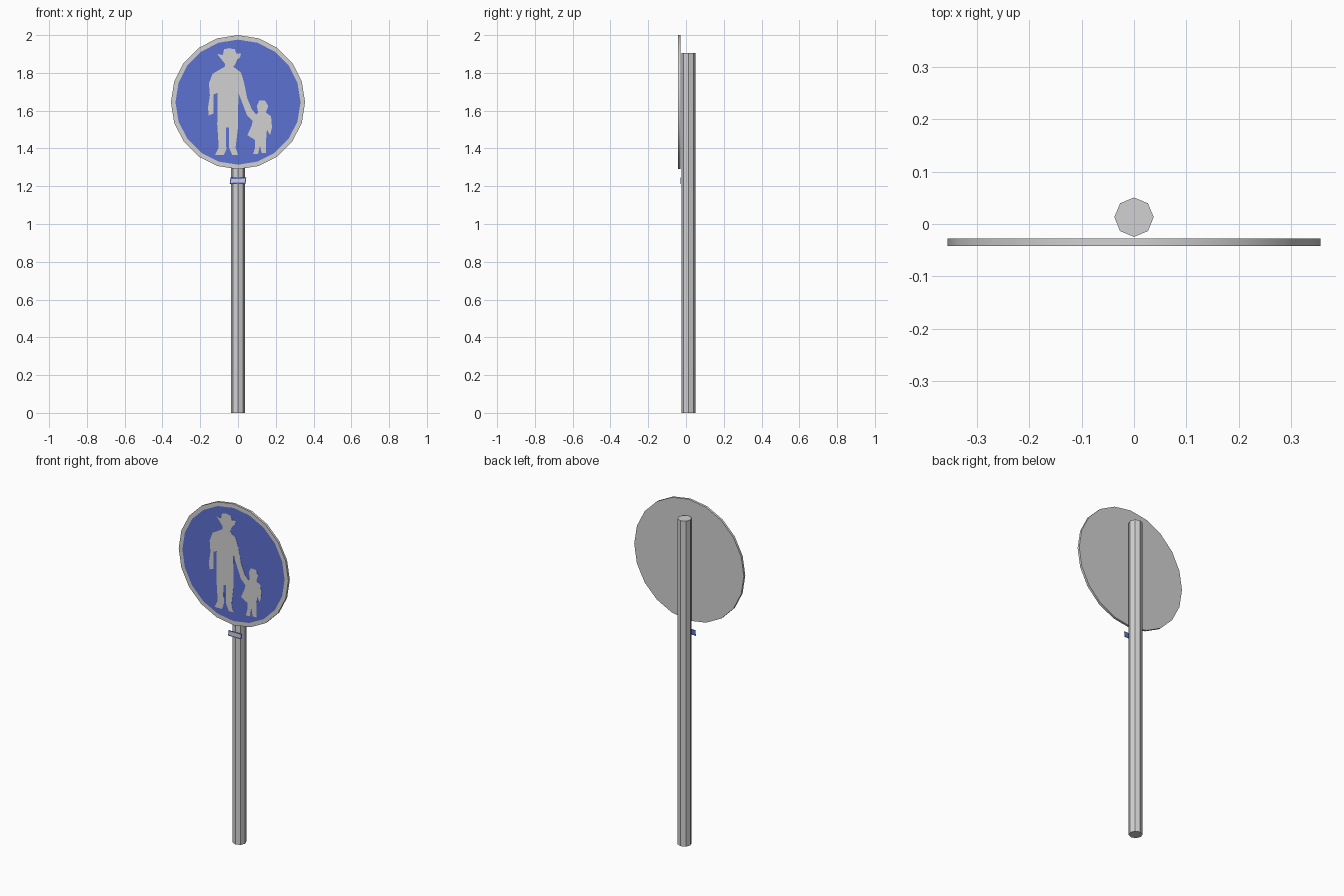
import bpy, bmesh, math

if "Cube" in bpy.data.objects:
    bpy.data.objects.remove(bpy.data.objects["Cube"])


def material(name, r, g, b):
    m = bpy.data.materials.new(name)
    m.diffuse_color = (r, g, b, 1)
    m.use_nodes = True
    m.node_tree.nodes["Principled BSDF"].inputs["Base Color"].default_value = m.diffuse_color
    return m


GREY = material("light_grey", 0.64, 0.64, 0.64)
BLUE = material("sign_blue", 0.108, 0.166, 0.64)


def plate(name, outline, front, back, body, inner=None, rim=0.0):
    """Extrude an (x, z) outline along y; optionally inset a coloured front panel."""
    bm = bmesh.new()
    face = bm.faces.new([bm.verts.new((x, front, z)) for x, z in outline])
    ext = bmesh.ops.extrude_face_region(bm, geom=[face], use_keep_orig=True)
    for v in ext["geom"]:
        if isinstance(v, bmesh.types.BMVert):
            v.co.y = back
    bmesh.ops.recalc_face_normals(bm, faces=bm.faces[:])
    if inner:
        bm.normal_update()
        front_face = min(bm.faces, key=lambda f: f.calc_center_median().y)
        bmesh.ops.inset_region(bm, faces=[front_face], thickness=rim)
        front_face.material_index = 1
    big = [f for f in bm.faces if len(f.verts) > 20]
    bmesh.ops.triangulate(bm, faces=big)
    mesh = bpy.data.meshes.new(name)
    bm.to_mesh(mesh)
    bm.free()
    mesh.materials.append(body)
    if inner:
        mesh.materials.append(inner)
    obj = bpy.data.objects.new(name, mesh)
    bpy.context.collection.objects.link(obj)
    return obj


# Octagonal pole
bpy.ops.mesh.primitive_cylinder_add(vertices=8, radius=0.0375, depth=1.905,
                                    location=(0, 0.013, 0.9525))
pole = bpy.context.object
pole.name = "pole"
pole.data.materials.append(GREY)

# Twenty-sided sign disc with blue inset panel
CZ, R = 1.645, 0.355
ring = [(R * math.cos(i * math.pi / 10), CZ + R * math.sin(i * math.pi / 10))
        for i in range(20)]
disc = plate("sign_disc", ring, -0.0415, -0.028, GREY, BLUE, 0.024)
bpy.ops.object.select_all(action='DESELECT')
disc.select_set(True)
bpy.context.view_layer.objects.active = disc
bpy.ops.object.shade_smooth_by_angle(angle=math.radians(30))

# Pictogram outlines, in centimetres from the disc centre
adult = [(-11, 25.5), (-8, 25), (-7.4, 28), (-4.8, 28.6), (-1.6, 28), (-1, 25.7),
         (1.6, 25.7), (1, 23.6), (-.5, 22.5), (-1.5, 20), (-2.5, 18.8), (1.6, 15.7),
         (3.2, 10.4), (4.8, 2.4), (7.4, -4), (10.6, -7.5), (8, -10.3), (4.8, -7),
         (.2, 5), (0, -13.5), (-1.3, -24), (0, -28), (-3, -28), (-4.8, -24),
         (-4.8, -13.5), (-6.4, -13.5), (-6.2, -25), (-7.5, -28), (-12.2, -28),
         (-10.2, -24), (-11, -12), (-10.8, 5), (-13, 4), (-13, -6), (-15.5, -7),
         (-15.9, -3), (-14.9, 3.5), (-15.4, 10), (-13.5, 15), (-7, 18.8),
         (-7, 20.5), (-9, 23)]
child = [(10.6, -5.5), (10, -2), (11.2, .8), (14.3, .8), (16, -2), (14.8, -5.5),
         (17.5, -7.5), (18, -13.5), (17, -17.5), (15.3, -14.5), (14.8, -21),
         (14.8, -27), (12.5, -27), (11.6, -23), (10.6, -27.5), (8, -27.5),
         (9, -24), (9, -20), (5, -17.5), (7.4, -12), (8, -8.5)]
for name, pts, front in (("adult_figure", adult, -0.0422), ("child_figure", child, -0.0421)):
    plate(name, [(x / 100, CZ + z / 100) for x, z in pts], front, -0.041, GREY)

# Small plain tag below the disc
tag = [(-0.044, 1.213), (0.04, 1.213), (0.044, 1.245), (-0.04, 1.245)]
plate("pole_tag", tag, -0.029, -0.0275, BLUE, GREY, 0.008)
